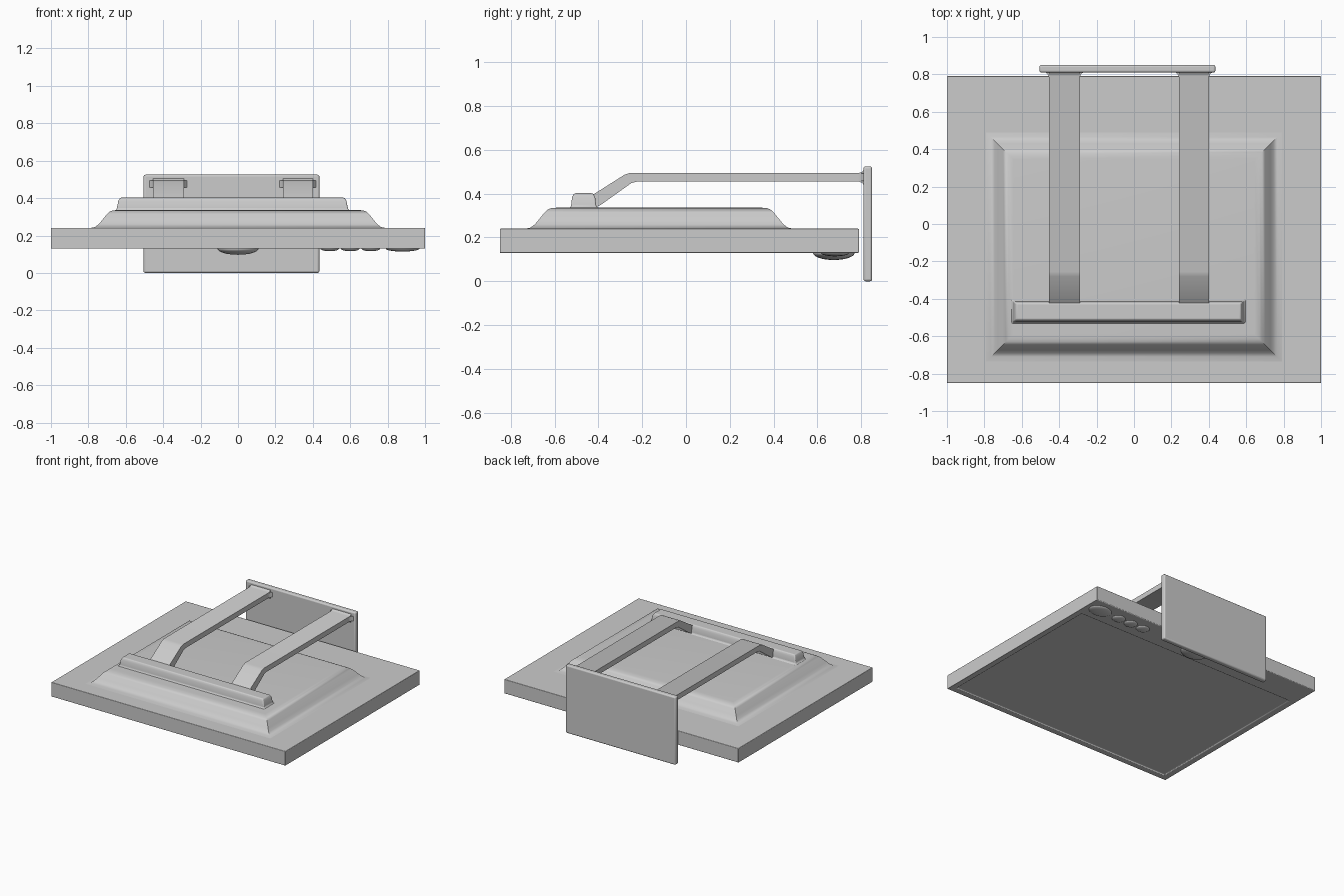
import bpy, bmesh, math

if "Cube" in bpy.data.objects:
    bpy.data.objects.remove(bpy.data.objects["Cube"])


def finish(name, bm, bevel=0.0, segments=3):
    bmesh.ops.recalc_face_normals(bm, faces=bm.faces)
    me = bpy.data.meshes.new(name)
    bm.to_mesh(me)
    bm.free()
    ob = bpy.data.objects.new(name, me)
    bpy.context.collection.objects.link(ob)
    if bevel:
        m = ob.modifiers.new("bevel", 'BEVEL')
        m.width, m.segments, m.limit_method = bevel, segments, 'ANGLE'
        m.angle_limit = math.radians(25)
    bpy.ops.object.select_all(action='DESELECT')
    ob.select_set(True)
    bpy.context.view_layer.objects.active = ob
    bpy.ops.object.shade_smooth_by_angle(angle=math.radians(35))
    return ob


def stack(name, rings, bevel=0.0):
    """Loft rectangles (x0, x1, y0, y1, z) into a closed solid."""
    bm = bmesh.new()
    loops = [[bm.verts.new(p) for p in
              ((a, c, z), (b, c, z), (b, d, z), (a, d, z))]
             for a, b, c, d, z in rings]
    for lo, hi in zip(loops, loops[1:]):
        for i in range(4):
            j = (i + 1) % 4
            bm.faces.new((lo[i], lo[j], hi[j], hi[i]))
    bm.faces.new(loops[0][::-1])
    bm.faces.new(loops[-1])
    return finish(name, bm, bevel)


def extrude_x(name, profile, x0, x1, bevel=0.0):
    """Extrude a y/z outline along x."""
    bm = bmesh.new()
    a = [bm.verts.new((x0, y, z)) for y, z in profile]
    b = [bm.verts.new((x1, y, z)) for y, z in profile]
    bm.faces.new(a)
    bm.faces.new(b[::-1])
    for i in range(len(a)):
        j = (i + 1) % len(a)
        bm.faces.new((a[i], b[i], b[j], a[j]))
    return finish(name, bm, bevel)


def dome(name, x, y, z, rx, ry, rz):
    bm = bmesh.new()
    bmesh.ops.create_uvsphere(bm, u_segments=32, v_segments=16, radius=1)
    for v in bm.verts:
        v.co = (x + v.co.x * rx, y + v.co.y * ry, z + v.co.z * rz)
    return finish(name, bm)


# Screen housing, face down, with a shallow bezel around the screen
stack("screen_housing", [
    (-0.95, 0.95, -0.80, 0.56, 0.137), (-0.955, 0.955, -0.805, 0.565, 0.13),
    (-1, 1, -0.85, 0.79, 0.13), (-1, 1, -0.85, 0.79, 0.24)], 0.006)

# Raised rear casing with a concave foot and rounded shoulder
steps = [(0.03, 0.23), (0.0, 0.24), (0.025, 0.245), (0.045, 0.26), (0.06, 0.278),
         (0.09, 0.315), (0.105, 0.328), (0.12, 0.334), (0.145, 0.336)]
stack("rear_casing", [(-0.79 + i, 0.79 - i, -0.735 + i, 0.49 - i, z)
                      for i, z in steps])

# Hinge bar across the casing
stack("hinge_bar", [
    (-0.66, 0.60, -0.535, -0.395, 0.332), (-0.648, 0.588, -0.525, -0.41, 0.342),
    (-0.64, 0.58, -0.52, -0.415, 0.385), (-0.63, 0.57, -0.51, -0.425, 0.402)], 0.006)

# Two bent stand arms, flared where they meet the foot
arm = [(-0.45, 0.375), (-0.43, 0.392), (-0.28, 0.487), (-0.255, 0.495), (0.79, 0.495),
       (0.805, 0.50), (0.815, 0.512), (0.815, 0.435), (0.805, 0.449), (0.79, 0.455),
       (-0.225, 0.455), (-0.25, 0.448), (-0.39, 0.348), (-0.42, 0.335)]
for side, x0, x1 in (("left", -0.455, -0.29), ("right", 0.24, 0.40)):
    extrude_x(side + "_arm", arm, x0, x1)
    bm = bmesh.new()
    outer = [(x0, 0.785), (x0 - 0.006, 0.80), (x0 - 0.02, 0.812),
             (x1 + 0.02, 0.812), (x1 + 0.006, 0.80), (x1, 0.785)]
    lo = [bm.verts.new((x, y, 0.457)) for x, y in outer]
    hi = [bm.verts.new((x, y, 0.493)) for x, y in outer]
    bm.faces.new(lo)
    bm.faces.new(hi[::-1])
    for i in range(6):
        bm.faces.new((lo[i], lo[(i + 1) % 6], hi[(i + 1) % 6], hi[i]))
    finish(side + "_arm_flare", bm)

# Upright foot plate
stack("foot_plate", [(-0.505, 0.435, 0.81, 0.85, 0.0),
                     (-0.505, 0.435, 0.81, 0.85, 0.525)], 0.01)

# Control buttons and centre badge bump on the bezel
dome("bezel_bump", 0, 0.675, 0.13, 0.11, 0.095, 0.033)
for i, x in enumerate((0.49, 0.60, 0.71)):
    dome(f"button_{i + 1}", x, 0.68, 0.13, 0.05, 0.045, 0.014)
dome("power_button", 0.88, 0.68, 0.13, 0.09, 0.065, 0.016)
